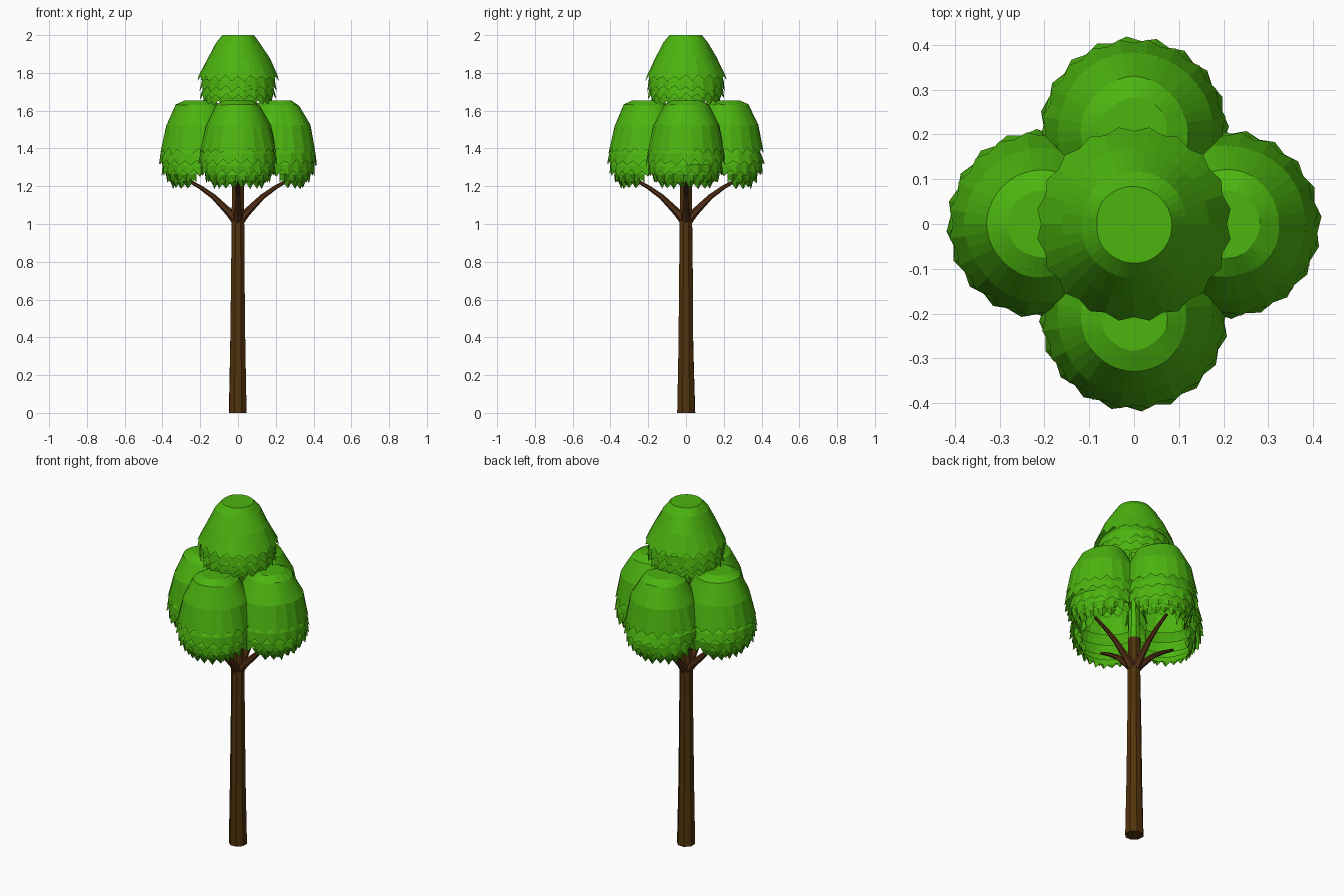
import bpy, bmesh, math, random
from mathutils import Vector

if "Cube" in bpy.data.objects:
    bpy.data.objects.remove(bpy.data.objects["Cube"])

random.seed(4)


def material(name, col):
    m = bpy.data.materials.new(name)
    m.diffuse_color = (*col, 1)
    m.use_nodes = True
    m.node_tree.nodes["Principled BSDF"].inputs["Base Color"].default_value = m.diffuse_color
    return m


LEAF = material("leaf green", (0.072, 0.46, 0.005))
BARK = material("bark brown", (0.085, 0.034, 0.004))
BRANCH = material("branch brown", (0.085, 0.028, 0.007))


def finish(bm, name, mat):
    me = bpy.data.meshes.new(name)
    bm.to_mesh(me)
    bm.free()
    me.materials.append(mat)
    ob = bpy.data.objects.new(name, me)
    bpy.context.collection.objects.link(ob)


def tube(name, path, radii, sides, mat, jitter=0.0):
    """Tapered faceted tube along a path with closed ends."""
    bm = bmesh.new()
    rings = []
    for i, p in enumerate(path):
        d = Vector(path[min(i + 1, len(path) - 1)]) - Vector(path[max(i - 1, 0)])
        q = d.to_track_quat('Z', 'Y')
        ring = []
        for j in range(sides):
            a = math.tau * (j + 0.5) / sides
            r = radii[i] * (1 + random.uniform(-jitter, jitter))
            ring.append(bm.verts.new(Vector(p) + q @ Vector((r * math.cos(a), r * math.sin(a), 0))))
        rings.append(ring)
    for u, v in zip(rings, rings[1:]):
        for j in range(sides):
            k = (j + 1) % sides
            bm.faces.new((u[j], u[k], v[k], v[j]))
    bm.faces.new(rings[0][::-1])
    bm.faces.new(rings[-1])
    finish(bm, name, mat)


SEG = 40


def leaf_layer(bm, center, profile, facing, half, closed_top=False):
    """Skirt of leaves turned around z, with a pointed hem; half limits its spread."""
    full = half >= math.pi
    steps = SEG if full else int(SEG * half / math.pi)
    rings = []
    for i, (r, z) in enumerate(profile):
        hem = i == len(profile) - 1
        noise = [random.uniform(-0.05, 0.05) for _ in range(10)]
        ring = []
        for j in range(steps + (0 if full else 1)):
            a = facing + (math.tau * j / SEG if full else -half + 2 * half * j / steps)
            f = j / 4
            n0, n1 = noise[int(f) % 10], noise[(int(f) + 1) % 10]
            n = n0 + (n1 - n0) * (f % 1)
            rr, zz = r * (1 + n * 0.7), z + n * 0.12
            if hem:  # alternate leaf points and notches
                tip = 1 if j % 2 else -1
                rr, zz = r * (1 + 0.025 * tip), z - 0.013 * tip + random.uniform(-0.006, 0.006)
            elif i == 0 and closed_top:
                zz = z
            ring.append(bm.verts.new((center[0] + rr * math.cos(a), center[1] + rr * math.sin(a), zz)))
        rings.append(ring)
    for u, v in zip(rings, rings[1:]):
        n = len(u)
        for j in range(n if full else n - 1):
            k = (j + 1) % n
            bm.faces.new((u[j], v[j], v[k], u[k]))
    if closed_top:
        bm.faces.new(rings[0])


# Trunk and the green leader inside the crown
tube("trunk", [(0, 0, 0), (0, 0, 0.35), (0, 0, 0.75), (0, 0, 1.05), (0, 0, 1.2)],
     [0.051, 0.043, 0.038, 0.035, 0.033], 8, BARK, 0.05)
tube("leader", [(0, 0, 1.2), (0, 0, 1.72)], [0.032, 0.028], 8, LEAF)

# Four side clumps, each with its branch
CAP = [(0.075, 1.655), (0.12, 1.63), (0.172, 1.52), (0.202, 1.385)]
SKIRTS = [([(0.175, 1.42), (0.198, 1.37), (0.207, 1.325)], 2.0),
          ([(0.18, 1.36), (0.195, 1.31), (0.193, 1.27)], 1.75),
          ([(0.175, 1.30), (0.175, 1.26), (0.165, 1.232)], 1.5),
          ([(0.16, 1.26), (0.15, 1.225), (0.135, 1.202)], 1.3)]
for i, side in enumerate(("right", "back", "left", "front")):
    a = i * math.pi / 2
    c, s = math.cos(a), math.sin(a)
    bm = bmesh.new()
    center = (0.207 * c, 0.207 * s)
    leaf_layer(bm, center, CAP, a, math.pi, True)
    for prof, half in SKIRTS:
        leaf_layer(bm, center, prof, a, half)
    finish(bm, side + "_leaf_clump", LEAF)
    tube(side + "_branch",
         [(r * c, r * s, z) for r, z in ((0.0, 1.01), (0.045, 1.06), (0.13, 1.145), (0.2, 1.195), (0.27, 1.235))],
         [0.03, 0.021, 0.014, 0.011, 0.008], 6, BRANCH)

# Top clump
bm = bmesh.new()
leaf_layer(bm, (0, 0), [(0.085, 2.0), (0.118, 1.96), (0.165, 1.875), (0.213, 1.772)], 0, math.pi, True)
leaf_layer(bm, (0, 0), [(0.175, 1.80), (0.195, 1.76), (0.203, 1.715)], 0, math.pi)
leaf_layer(bm, (0, 0), [(0.18, 1.74), (0.193, 1.71), (0.2, 1.675)], 0, math.pi)
leaf_layer(bm, (0, 0), [(0.175, 1.70), (0.18, 1.67), (0.18, 1.64)], 0, math.pi)
finish(bm, "top_leaf_clump", LEAF)
